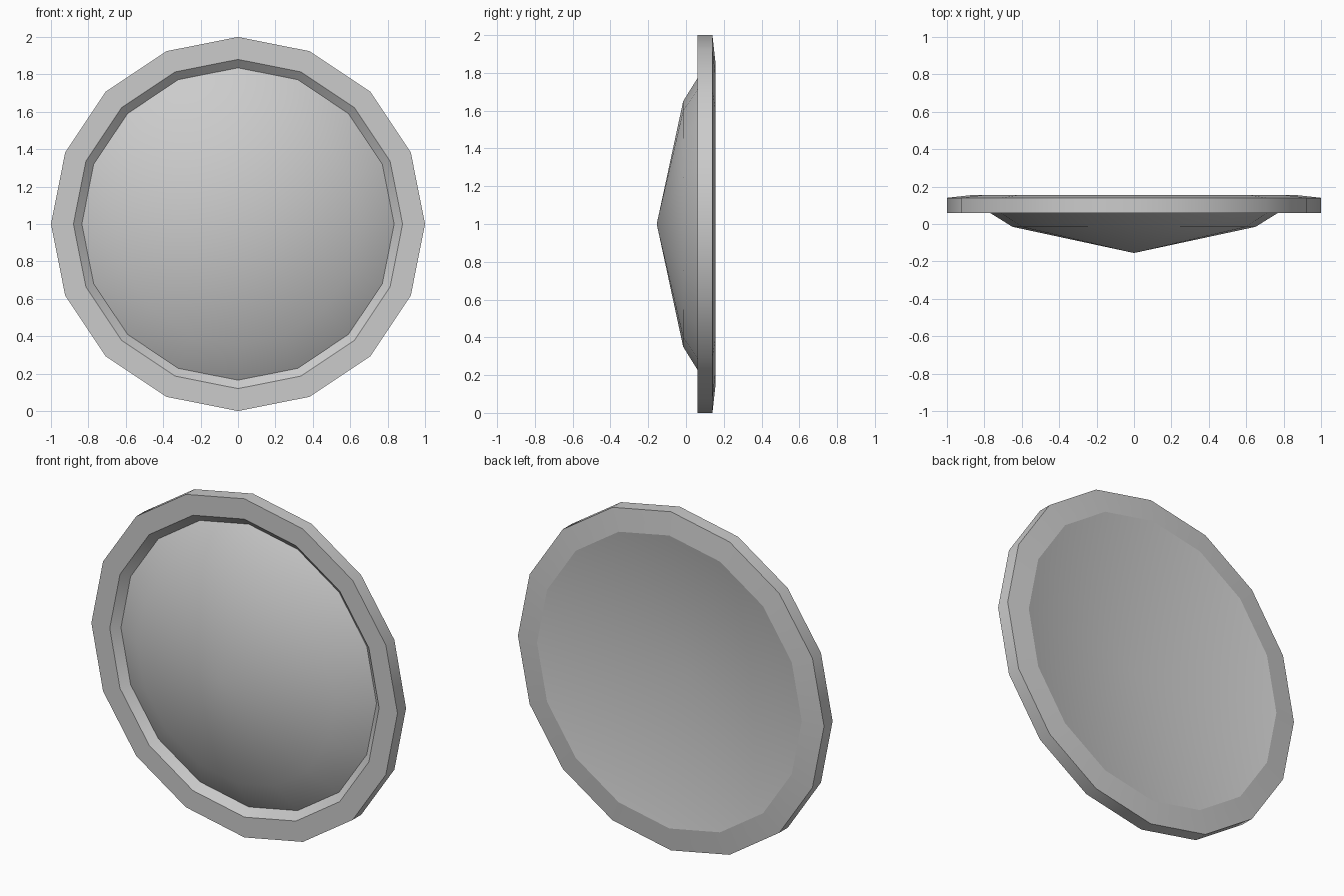
import bpy, math

if "Cube" in bpy.data.objects:
    bpy.data.objects.remove(bpy.data.objects["Cube"])

SIDES = 16


def lathe(name, profile):
    """Revolve (radius, y) points about the y axis through z = 1."""
    verts, rings, faces = [], [], []
    for r, y in profile:
        start = len(verts)
        if r == 0:
            verts.append((0, y, 1))
            rings.append([start] * SIDES)
        else:
            for i in range(SIDES):
                a = 2 * math.pi * i / SIDES
                verts.append((r * math.sin(a), y, 1 + r * math.cos(a)))
            rings.append(list(range(start, start + SIDES)))
    for a, b in zip(rings, rings[1:]):
        for i in range(SIDES):
            j = (i + 1) % SIDES
            faces.append(list(dict.fromkeys((a[i], a[j], b[j], b[i]))))
    mesh = bpy.data.meshes.new(name)
    mesh.from_pydata(verts, [], faces)
    mesh.update()
    obj = bpy.data.objects.new(name, mesh)
    bpy.context.collection.objects.link(obj)
    bpy.ops.object.select_all(action='DESELECT')
    obj.select_set(True)
    bpy.context.view_layer.objects.active = obj
    bpy.ops.object.shade_smooth_by_angle(angle=math.radians(30))
    return obj


# Bulging front dome
lathe("front_dome", [(0, -0.155), (0.65, -0.015), (0.835, 0.1)])

# Rim: bevelled groove wall, flat front, outer wall, sloped back
lathe("rim", [(0.835, 0.1), (0.88, 0.06), (1.0, 0.06), (1.0, 0.14), (0.865, 0.155)])

# Shallow hollow on the back
lathe("back_hollow", [(0.865, 0.155), (0, -0.01)])
